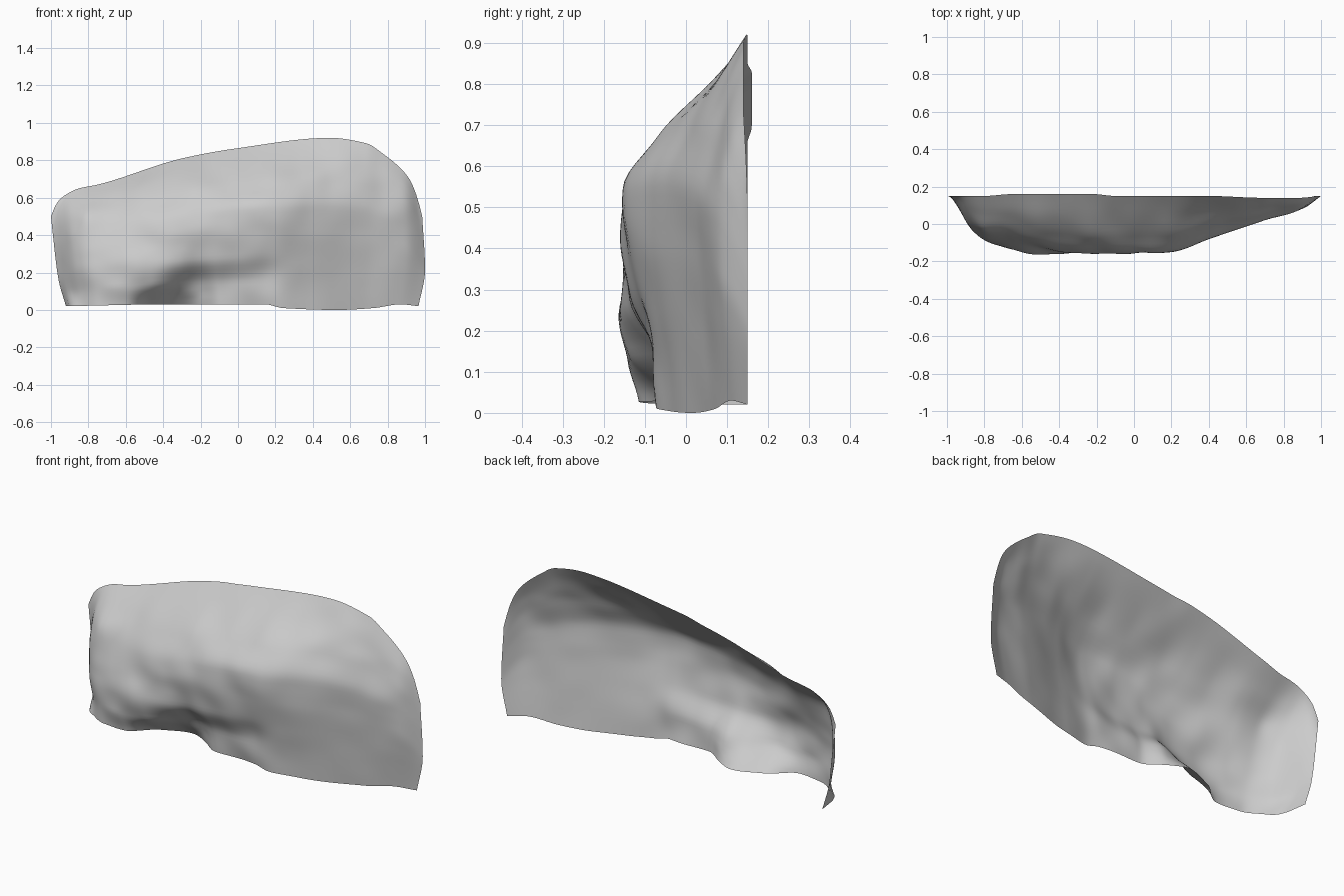
import bpy
import bmesh
from mathutils import Vector, noise

default_cube = bpy.data.objects.get("Cube")
if default_cube:
    bpy.data.objects.remove(default_cube, do_unlink=True)


def curve_through(points, t):
    """Monotone-style cubic interpolation through (position, value) points."""
    last = len(points) - 1
    index = 0
    while index < last - 1 and t > points[index + 1][0]:
        index += 1

    def slope(a, b):
        return (points[b][1] - points[a][1]) / (points[b][0] - points[a][0])

    def tangent(i):
        if i == 0:
            return slope(0, 1)
        if i == last:
            return slope(last - 1, last)
        before, after = slope(i - 1, i), slope(i, i + 1)
        if before * after <= 0:
            return 0
        return 2 * before * after / (before + after)

    start, end = points[index], points[index + 1]
    width = end[0] - start[0]
    f = min(max((t - start[0]) / width, 0), 1)
    rise = end[1] - start[1]
    m0, m1 = tangent(index) * width, tangent(index + 1) * width
    return start[1] + f * (m0 + f * (3 * rise - 2 * m0 - m1 + f * (m0 + m1 - 2 * rise)))


# Outline of the rock sheet: crest, lower edge and the two side edges
crest = [(-1, .5), (-.97, .57), (-.93, .61), (-.85, .65), (-.75, .67), (-.3, .81),
         (0, .865), (.5, .92), (.7, .89), (.78, .84), (.88, .76), (.93, .7),
         (.97, .61), (1, .5)]
lower_edge = [(-1, .02), (-.4, .03), (.15, .03), (.25, .01), (.55, 0), (.75, .01),
              (.9, .03), (1, .02)]
left_side = [(0, .92), (.3, .96), (.8, .99), (1, 1)]
right_side = [(0, .965), (.4, 1), (1, .985)]

# Depth in hundredths at rising levels, for stations from left to right;
# the low hollow lies left of the middle, the flat slanting face to the right
levels = (0, .15, .3, .45, .6, .75, .88, 1)
rim = (15,) * len(levels)
stations = {
    -1: rim,
    -.98: (3, 9, 11, 12, 12, 13, 14, 15),
    -.95: (-2, 4, 5, 6, 7, 9, 12, 15),
    -.9: (-5, -3, -3, -2, -1, 3, 8, 15),
    -.8: (-10, -10, -10, -9, -6, -2, 6, 15),
    -.65: (-12, -14, -14, -12, -8, -2, 6, 16),
    -.5: (-1, -14, -16, -14, -11, -5, 4, 16),
    -.33: (4, -7, -15, -16, -13, -6, 4, 16),
    -.22: (0, -4, -13, -16, -14, -7, 4, 16),
    -.1: (-6, -8, -14, -16, -15, -7, 4, 15),
    .2: (-7, -8, -11, -14, -15, -7, 5, 15),
    .4: (-3, -4, -6, -8, -8, -2, 7, 15),
    .7: (6, 5, 4, 3, 2, 5, 9, 14),
    .9: (11, 10, 9, 8, 8, 9, 11, 14),
    1: rim,
}


def surface_point(s, v):
    """Point on the sheet at s across and v up."""
    side = curve_through(left_side if s < 0 else right_side, v)
    low, high = curve_through(lower_edge, s), curve_through(crest, s)
    x, z = s * side, low + (high - low) * v
    row = [(station, curve_through(list(zip(levels, depths)), v))
           for station, depths in stations.items()]
    y = curve_through(row, s) / 100
    # Weathered bumps that fade out at the rim and towards the smooth right face
    fade = min(1, 6 * (1 - abs(s)), 6 * (1 - v))
    smooth_face = min(max((s - .1) * 4, 0), 1) * min(max((.8 - v) * 4, 0), 1)
    rough = .014 - .011 * smooth_face
    y += fade * rough * noise.noise(Vector((x * 6, 0, z * 7)))
    return x, y, z


# Rock face: one open curved sheet
columns, rows = 120, 40
bm = bmesh.new()
grid = [[bm.verts.new(surface_point(2 * i / columns - 1, j / rows))
         for j in range(rows + 1)] for i in range(columns + 1)]
for i in range(columns):
    for j in range(rows):
        bm.faces.new((grid[i][j], grid[i + 1][j], grid[i + 1][j + 1], grid[i][j + 1]))
mesh = bpy.data.meshes.new("rock_face")
bm.to_mesh(mesh)
bm.free()
rock_face = bpy.data.objects.new("rock_face", mesh)
bpy.context.collection.objects.link(rock_face)

# Plain grey stone
stone = bpy.data.materials.new("grey_stone")
stone.use_nodes = True
colour = (.6, .6, .6, 1)
stone.diffuse_color = colour
stone.node_tree.nodes["Principled BSDF"].inputs["Base Color"].default_value = colour
mesh.materials.append(stone)

# Soft shading over the whole sheet
bpy.ops.object.select_all(action="DESELECT")
rock_face.select_set(True)
bpy.context.view_layer.objects.active = rock_face
bpy.ops.object.shade_smooth_by_angle(angle=.9)
